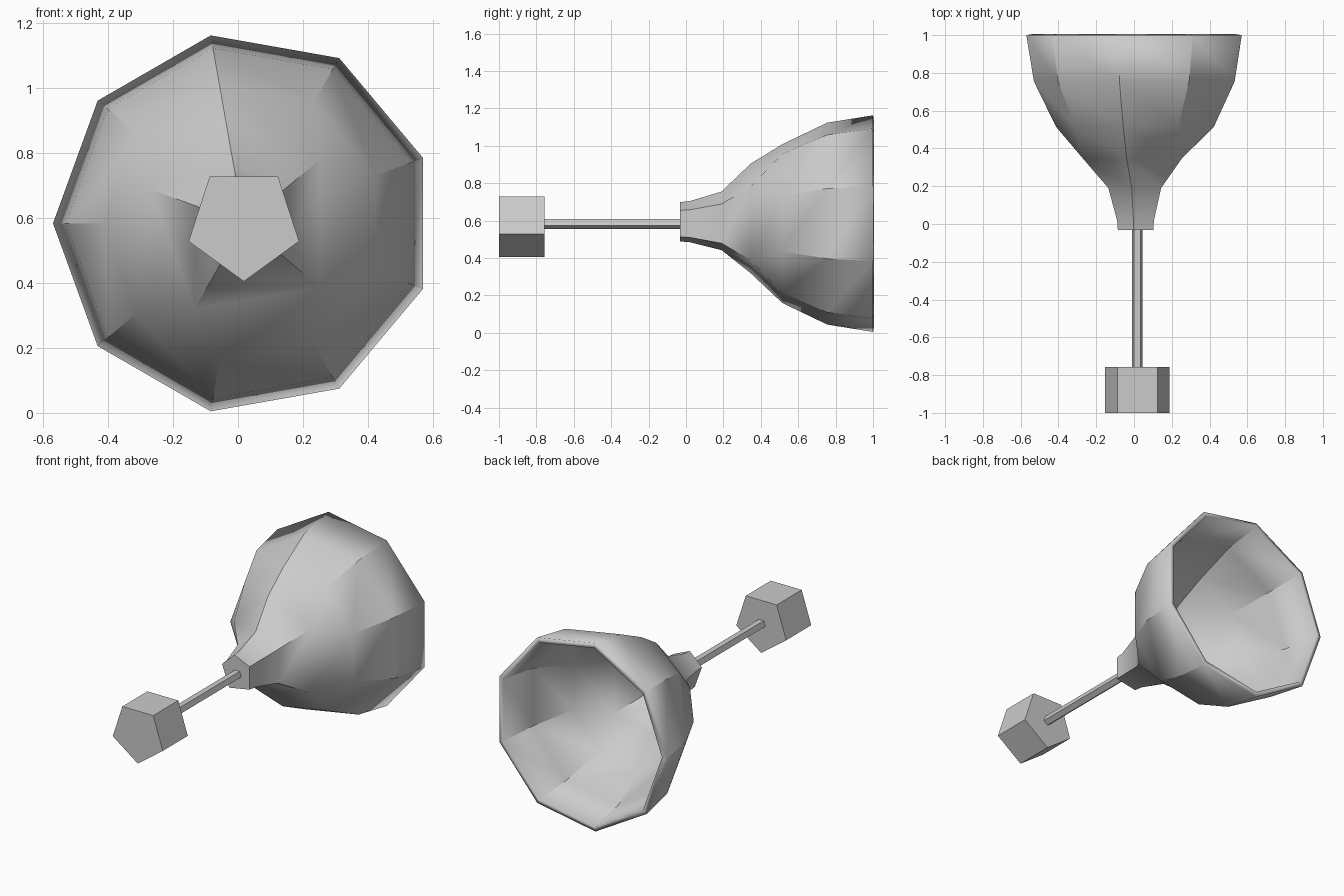
import bpy, bmesh
from math import cos, sin, radians

if "Cube" in bpy.data.objects:
    bpy.data.objects.remove(bpy.data.objects["Cube"])

CX, CZ = 0.018, 0.584  # shared axis, running along y


def ring_points(r, sides, start):
    return [(r * cos(radians(start + i * 360 / sides)),
             r * sin(radians(start + i * 360 / sides))) for i in range(sides)]


def loft(name, rings, cap_end):
    """Bridge (y, points) rings; coincident points are welded afterwards."""
    bm = bmesh.new()
    loops = [[bm.verts.new((CX + x, y, CZ + z)) for x, z in pts] for y, pts in rings]
    n = len(loops[0])
    for a, b in zip(loops, loops[1:]):
        for i in range(n):
            j = (i + 1) % n
            bm.faces.new((a[i], a[j], b[j], b[i]))
    bm.faces.new(loops[0])
    if cap_end:
        bm.faces.new(loops[-1])
    bmesh.ops.remove_doubles(bm, verts=bm.verts[:], dist=0.0005)
    bmesh.ops.recalc_face_normals(bm, faces=bm.faces[:])
    # An open shell must face away from the axis: the cap points to -y
    cap = min(bm.faces, key=lambda f: f.calc_center_median().y)
    if cap.normal.y > 0:
        bmesh.ops.reverse_faces(bm, faces=bm.faces[:])
    me = bpy.data.meshes.new(name)
    bm.to_mesh(me)
    bm.free()
    ob = bpy.data.objects.new(name, me)
    bpy.context.collection.objects.link(ob)
    return ob


def paired(r):
    """Nine-sided ring with neighbours merged in pairs, leaving five corners."""
    p = ring_points(r, 9, 20)
    for a, b in ((0, 1), (3, 4), (5, 6), (7, 8)):
        mid = ((p[a][0] + p[b][0]) / 2, (p[a][1] + p[b][1]) / 2)
        p[a] = p[b] = mid
    return p


# Bell: five-cornered neck flaring into a nine-sided mouth
neck = [(-0.033, 0.117), (0.02, 0.122), (0.19, 0.174), (0.345, 0.325)]
flare = [(0.515, 0.431), (0.755, 0.548), (1.0, 0.588)]
bell = loft("bell", [(y, paired(r)) for y, r in neck]
            + [(y, ring_points(r, 9, 20)) for y, r in flare], False)
shell = bell.modifiers.new("wall", 'SOLIDIFY')
shell.thickness = 0.03
shell.offset = -1

# Pentagonal rod and grip, one corner pointing down
for name, r, y0, y1 in (("rod", 0.029, -0.757, -0.03), ("grip", 0.179, -1.0, -0.757)):
    pts = ring_points(r, 5, -90)
    loft(name, [(y0, pts), (y1, pts)], True)

# Smooth the gentle bends of the bell, keep its hard corners
bpy.context.view_layer.objects.active = bell
bell.select_set(True)
bpy.ops.object.shade_smooth_by_angle(angle=radians(35))
